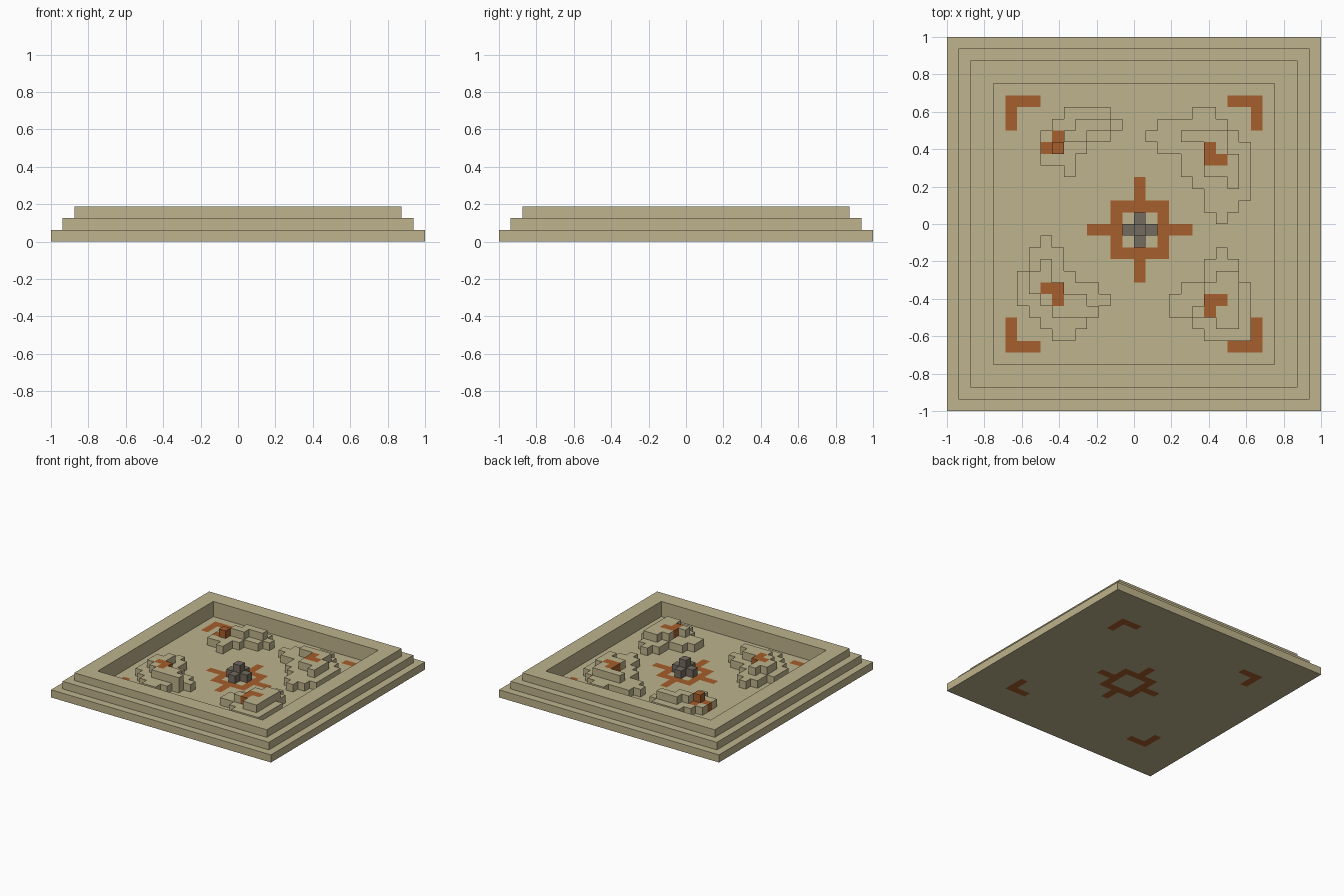
import bpy, bmesh, math
from mathutils import Vector

CELL = 0.0625

cube = bpy.data.objects.get("Cube")
if cube:
    bpy.data.objects.remove(cube, do_unlink=True)


def make_material(name, rgb):
    mat = bpy.data.materials.new(name)
    mat.use_nodes = True
    mat.diffuse_color = (*rgb, 1)
    mat.node_tree.nodes["Principled BSDF"].inputs["Base Color"].default_value = (*rgb, 1)
    return mat


SAND, RUST, GREY = range(3)
MATERIALS = [
    make_material("sandstone", (0.515, 0.451, 0.262)),
    make_material("rust_orange", (0.381, 0.112, 0.025)),
    make_material("dark_grey", (0.174, 0.147, 0.112)),
]
DIRECTIONS = [Vector(d) for d in
              ((1, 0, 0), (-1, 0, 0), (0, 1, 0), (0, -1, 0), (0, 0, 1), (0, 0, -1))]


def build_blocks(name, cells):
    """Outer skin of a set of unit blocks {(x, y, layer): colour}, flat areas merged."""
    bm = bmesh.new()
    for (x, y, z), colour in cells.items():
        centre = Vector((x + 0.5, y + 0.5, z + 0.5))
        for d in DIRECTIONS:
            if (x + int(d.x), y + int(d.y), z + int(d.z)) in cells or (d.z < 0 and z > 0):
                continue
            u = Vector((d.y, d.z, d.x))
            v = d.cross(u)
            corners = [centre + (d + a * u + b * v) / 2
                       for a, b in ((-1, -1), (1, -1), (1, 1), (-1, 1))]
            face = bm.faces.new([bm.verts.new(c * CELL) for c in corners])
            face.material_index = colour
    bmesh.ops.remove_doubles(bm, verts=bm.verts, dist=CELL / 100)
    bmesh.ops.dissolve_limit(bm, angle_limit=math.radians(1), verts=bm.verts,
                             edges=bm.edges, delimit={'MATERIAL'})
    mesh = bpy.data.meshes.new(name)
    bm.to_mesh(mesh)
    bm.free()
    for mat in MATERIALS:
        mesh.materials.append(mat)
    obj = bpy.data.objects.new(name, mesh)
    bpy.context.collection.objects.link(obj)
    return obj


def floor_colour(x, y):
    # corner brackets
    a, b = (max(c, -1 - c) for c in (x, y))
    if 8 <= min(a, b) and max(a, b) == 10:
        return RUST
    # central ring with four arms
    dx, dy = abs(x), abs(y + 1)
    far, near = max(dx, dy), min(dx, dy)
    if far == 2 or (near == 0 and far in (3, 4)):
        return RUST
    return SAND


# Floor slab with inlaid markings
span = range(-16, 16)
build_blocks("floor_slab", {(x, y, 0): floor_colour(x, y) for x in span for y in span})


# Stepped surrounding walls
def wall(name, half, layer, inner=12):
    r = range(-half, half)
    build_blocks(name, {(x, y, layer): SAND for x in r for y in r
                        if not (-inner <= x < inner and -inner <= y < inner)})


wall("lower_wall", 15, 1)
wall("upper_wall", 14, 2)

# Central cross-shaped pedestal
pedestal = {(x, y - 1, 1): GREY for x in (-1, 0, 1) for y in (-1, 0, 1) if x * y == 0}
pedestal[0, -1, 2] = GREY
build_blocks("centre_pedestal", pedestal)


# Rocks: each layer is a top row plus (start, end) spans going down in y
def rock(name, low_top, low, high_top, high, rust):
    cells = {}
    for layer, top, rows in ((1, low_top, low), (2, high_top, high)):
        for k, (start, end) in enumerate(rows):
            for x in range(start, end):
                cells[x, top - k, layer] = SAND
    for cell in rust:
        cells[cell] = RUST
    build_blocks(name, cells)


rock("back_right_rock",
     9, [(-6, -2), (-7, -1), (-8, -2), (-8, -4), (-8, -5), (-6, -5)],
     8, [(-5, -2), (-6, -4)],
     [(-8, 6, 1), (-7, 7, 1), (-7, 6, 2)])
rock("back_left_rock",
     9, [(5, 7), (2, 8), (1, 9), (2, 10), (4, 10), (4, 10), (5, 10), (6, 10), (6, 9), (7, 8)],
     7, [(4, 8), (6, 8), (6, 9), (6, 9), (8, 9)],
     [(6, 6, 2), (6, 5, 2), (7, 5, 2)])
rock("front_right_rock",
     -2, [(-8, -7), (-9, -6), (-9, -6), (-10, -5), (-10, -3), (-10, -2), (-9, -3),
          (-8, -4), (-7, -5)],
     -4, [(-8, -7), (-9, -7), (-9, -6), (-8, -4), (-7, -3)],
     [(-8, -6, 2), (-7, -6, 2), (-7, -7, 2)])
rock("front_left_rock",
     -3, [(7, 8), (6, 9), (6, 9), (4, 10), (3, 10), (3, 10), (5, 10), (6, 10)],
     -5, [(7, 9), (6, 9), (6, 9), (5, 9), (7, 9)],
     [(6, -7, 2), (7, -7, 2), (6, -8, 2)])
